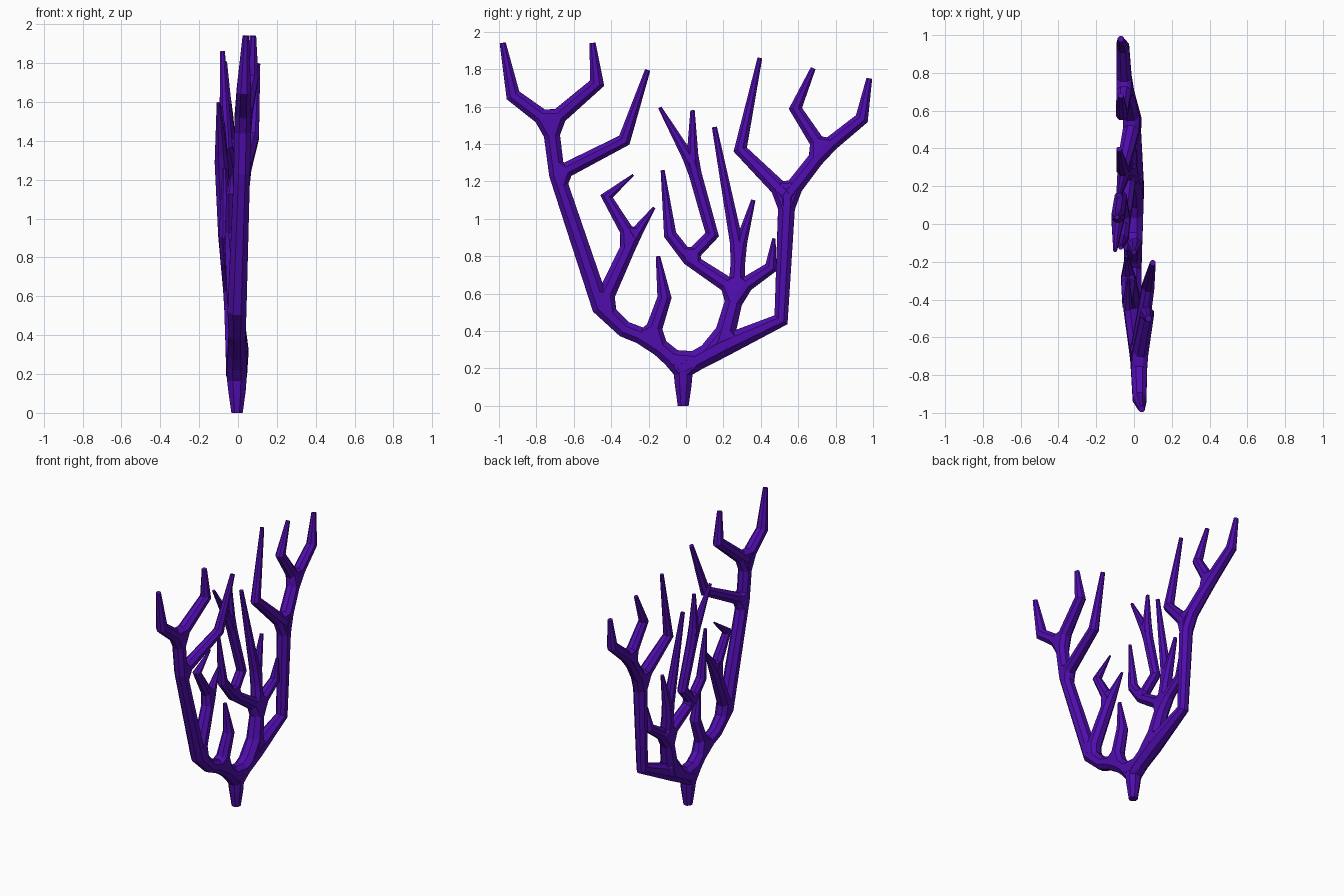
import bpy, bmesh, math
from mathutils import Vector

if "Cube" in bpy.data.objects:
    bpy.data.objects.remove(bpy.data.objects["Cube"])

purple = bpy.data.materials.new("deep purple")
purple.diffuse_color = (0.08, 0.004, 0.42, 1)
purple.use_nodes = True
purple.node_tree.nodes["Principled BSDF"].inputs["Base Color"].default_value = purple.diffuse_color

# joints: name -> x, y, z, radius
base = {
    "foot": (-.005, -.015, 0, .03), "neck": (-.005, -.015, .11, .046),
    "crown": (-.007, -.015, .205, .055),
}
left = {
    "l1": (-.005, -.19, .355, .047), "l2": (-.005, -.33, .41, .045),
    "l3": (-.005, -.455, .53, .05), "l4": (.02, -.69, 1.235, .043),
    "l5": (.025, -.725, 1.51, .045),
    "l6": (.03, -.925, 1.66, .038), "l7": (.04, -.98, 1.94, .017),
    "l8": (.07, -.475, 1.725, .036), "l9": (.077, -.5, 1.94, .017),
    "c1": (.075, -.33, 1.42, .034), "c2": (.1, -.205, 1.795, .015),
    "d1": (-.03, -.29, .89, .04), "d2": (-.04, -.17, 1.06, .008),
    "d3": (-.035, -.425, 1.12, .027), "d4": (-.03, -.282, 1.235, .006),
    "e1": (.005, -.115, .58, .038), "e2": (.0, -.15, .8, .012),
}
right = {
    "r1": (-.005, .19, .315, .06), "r2": (0, .508, .46, .037),
    "r3": (-.005, .54, 1.12, .047),
    "g1": (-.06, .29, 1.37, .033), "g2": (-.08, .395, 1.86, .013),
    "h1": (-.05, .73, 1.365, .042), "h2": (-.06, .94, 1.535, .035),
    "h3": (-.07, .98, 1.75, .016),
    "i1": (-.065, .585, 1.59, .032), "i2": (-.07, .68, 1.805, .014),
    "f1": (-.03, .27, .615, .045), "f2": (-.05, .28, .82, .038),
    "f3": (-.08, .152, 1.49, .014), "f4": (-.06, .36, 1.1, .012),
    "j1": (-.02, .455, .74, .032), "j2": (-.01, .47, .895, .009),
    "k1": (-.055, .015, .785, .036), "k2": (-.065, -.085, .915, .034),
    "k3": (-.07, -.125, 1.26, .011),
    "m1": (-.07, .14, .915, .033), "m2": (-.085, .035, 1.29, .036),
    "m3": (-.1, -.14, 1.595, .01), "m4": (-.09, .035, 1.58, .012),
}
N = {k: (Vector(v[:3]), v[3]) for d in (base, left, right) for k, v in d.items()}

parts = {
    "base_stem": ["foot neck crown"],
    "left_limbs": ["crown l1 l2 l3 l4 l5 l6 l7", "l5 l8 l9", "l4 c1 c2",
                   "l3 d1 d2", "d1 d3 d4", "l1 e1 e2"],
    "right_limbs": ["crown r1 r2 r3 h1 h2 h3", "h1 i1 i2", "r3 g1 g2",
                    "r1 f1 f2 f3", "f2 f4", "f1 j1 j2", "f1 k1 k2 k3",
                    "k1 m1 m2 m3", "m2 m4"],
}


def ring(c, t, r, stretch=1):
    """Eight-sided section around c, square to direction t."""
    u = Vector((1, 0, 0))
    u = (u - t * u.dot(t)).normalized()
    v = t.cross(u)
    pts = []
    for i in range(8):
        a = math.tau * (i + .5) / 8
        pts.append(c + (u * math.cos(a) + v * math.sin(a) * stretch) * r * 1.05)
    return pts


def tube(bm, names):
    """Tapered, mitred tube through the named joints."""
    p = [N[n] for n in names]
    last = None
    for i, (c, r) in enumerate(p):
        a = (c - p[i - 1][0]).normalized() if i else None
        b = (p[i + 1][0] - c).normalized() if i < len(p) - 1 else None
        a, b = a or b, b or a
        t = (a + b).normalized()
        vs = [bm.verts.new(q) for q in ring(c, t, r, min(1.3, 1 / t.dot(a)))]
        if last:
            for j in range(8):
                k = (j + 1) % 8
                bm.faces.new((last[j], last[k], vs[k], vs[j]))
        else:
            bm.faces.new(vs[::-1])
        last = vs
    bm.faces.new(last)


def fork(bm, name, near):
    """Webbed hull that joins all limbs meeting at a joint."""
    c, r = N[name]
    vs = []
    for n in near:
        e, s = N[n]
        d = e - c
        f = min(.4, 1.5 * r / d.length)
        vs += [bm.verts.new(q) for q in ring(c + d * f, d.normalized(), r + (s - r) * f)]
    out = bmesh.ops.convex_hull(bm, input=vs)
    junk = {g for g in out["geom_interior"] + out["geom_unused"]
            if isinstance(g, bmesh.types.BMVert)}
    bmesh.ops.delete(bm, geom=list(junk), context='VERTS')


# which joints touch which
near, owner = {}, {}
for part, chains in parts.items():
    for ch in chains:
        s = ch.split()
        for a, b in zip(s, s[1:]):
            near.setdefault(a, []).append(b)
            near.setdefault(b, []).append(a)
            owner.setdefault(a, part)
            owner.setdefault(b, part)

for part, chains in parts.items():
    bm = bmesh.new()
    for ch in chains:
        tube(bm, ch.split())
    for n, ns in near.items():
        if owner[n] == part and len(ns) > 2:
            fork(bm, n, ns)
    bmesh.ops.recalc_face_normals(bm, faces=bm.faces)
    me = bpy.data.meshes.new(part)
    bm.to_mesh(me)
    bm.free()
    me.materials.append(purple)
    bpy.context.collection.objects.link(bpy.data.objects.new(part, me))
